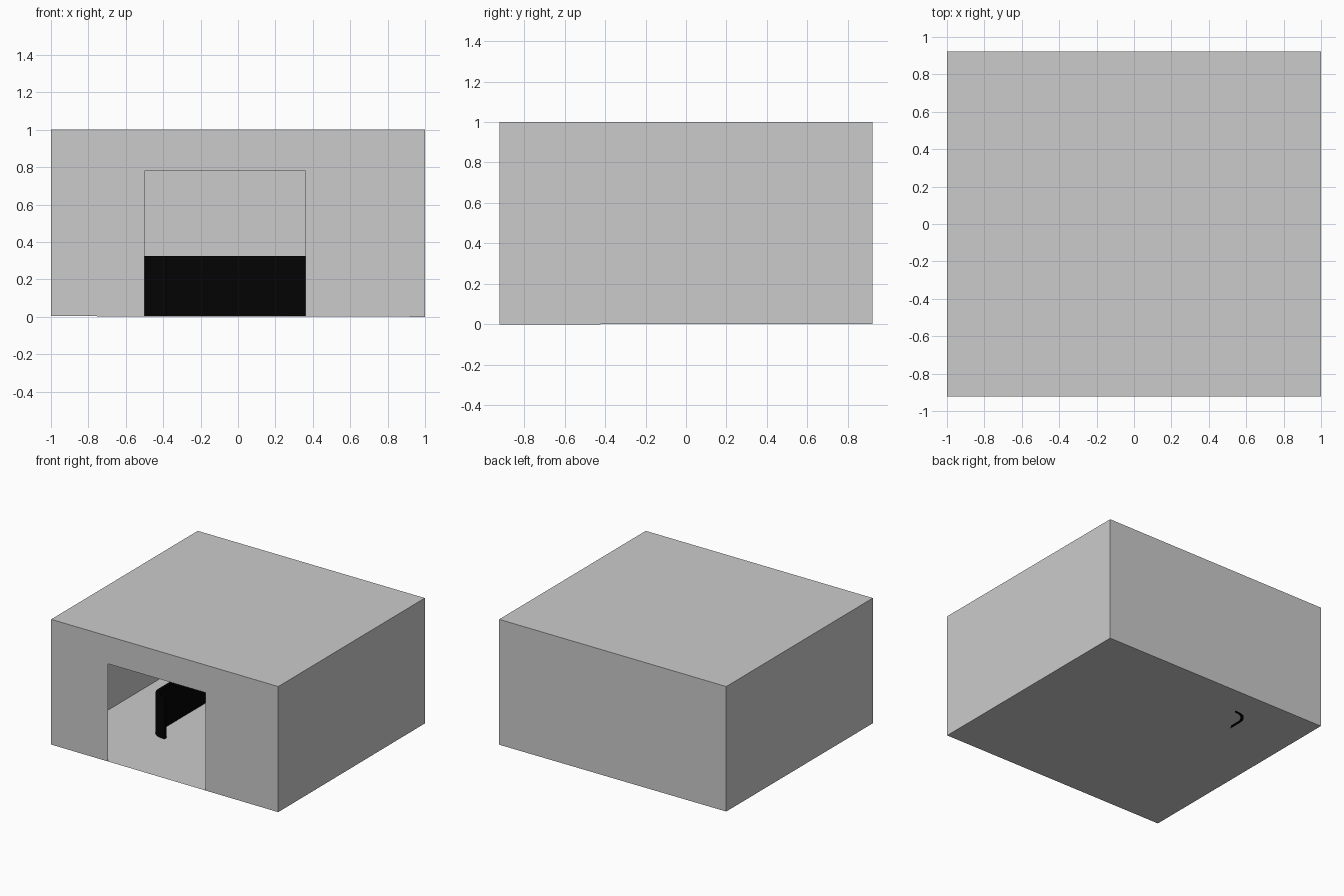
import bpy, bmesh, math

if "Cube" in bpy.data.objects:
    bpy.data.objects.remove(bpy.data.objects["Cube"])

def make_object(name, bm):
    bmesh.ops.recalc_face_normals(bm, faces=bm.faces)
    mesh = bpy.data.meshes.new(name)
    bm.to_mesh(mesh)
    bm.free()
    obj = bpy.data.objects.new(name, mesh)
    bpy.context.collection.objects.link(obj)
    return obj

HX, HY, H = 1.0, 0.922, 1.0

# Room shell: thin single-sheet walls, floor and roof, doorway cut in the front
bm = bmesh.new()
def floor_z(x, y):          # the floor is very slightly out of level
    return 0.0025 + 0.001 * y - 0.0016 * x
def vert(x, y, z):
    return bm.verts.new((x, y, z if z else floor_z(x, y)))
base = [vert(x, y, 0) for x, y in ((-HX, -HY), (HX, -HY), (HX, HY), (-HX, HY))]
roof = [vert(v.co.x, v.co.y, H) for v in base]
door = [vert(x, -HY, z) for x, z in ((0.36, 0), (0.36, 0.78), (-0.5, 0.78), (-0.5, 0))]
bm.faces.new([base[0], door[3], door[0], base[1], base[2], base[3]])
bm.faces.new(roof)
for i in (1, 2, 3):
    j = (i + 1) % 4
    bm.faces.new([base[i], base[j], roof[j], roof[i]])
bm.faces.new([base[1], roof[1], door[1], door[0]])
bm.faces.new([roof[1], roof[0], door[2], door[1]])
bm.faces.new([roof[0], base[0], door[3], door[2]])
make_object("room_shell", bm)

# Low C-shaped partition with rounded corners, open towards the doorway
CX, Y0, Y1, R, T, LIP = 0.405, -0.265, 0.585, 0.1, 0.024, 0.383
def arc(cy, r, a0, a1, n=10):
    return [(-CX + r * math.cos(math.radians(a0 + (a1 - a0) * i / n)),
             cy + r * math.sin(math.radians(a0 + (a1 - a0) * i / n))) for i in range(n + 1)]
def outline(r):
    half = [(-LIP, Y0 - r)] + arc(Y0, r, 270, 180) + arc(Y1, r, 180, 90)
    return half + [(-x, y) for x, y in reversed(half)]

bm = bmesh.new()
Z0, Z1 = 0.0038, 0.325
outer, inner = outline(R + T / 2), outline(R - T / 2)
rings = [[bm.verts.new((p[k][0], p[k][1], z))
          for p, z in ((outer, Z0), (outer, Z1), (inner, Z1), (inner, Z0))]
         for k in range(len(outer))]
for a, b in zip(rings, rings[1:]):
    for i in range(4):
        j = (i + 1) % 4
        bm.faces.new([a[i], a[j], b[j], b[i]])
bm.faces.new(rings[0])
bm.faces.new(rings[-1])
partition = make_object("curved_partition", bm)
black = bpy.data.materials.new("black")
black.diffuse_color = (0.001, 0.001, 0.001, 1)
black.use_nodes = True
black.node_tree.nodes["Principled BSDF"].inputs["Base Color"].default_value = black.diffuse_color
partition.data.materials.append(black)
bpy.context.view_layer.objects.active = partition
partition.select_set(True)
bpy.ops.object.shade_smooth_by_angle(angle=math.radians(30))
